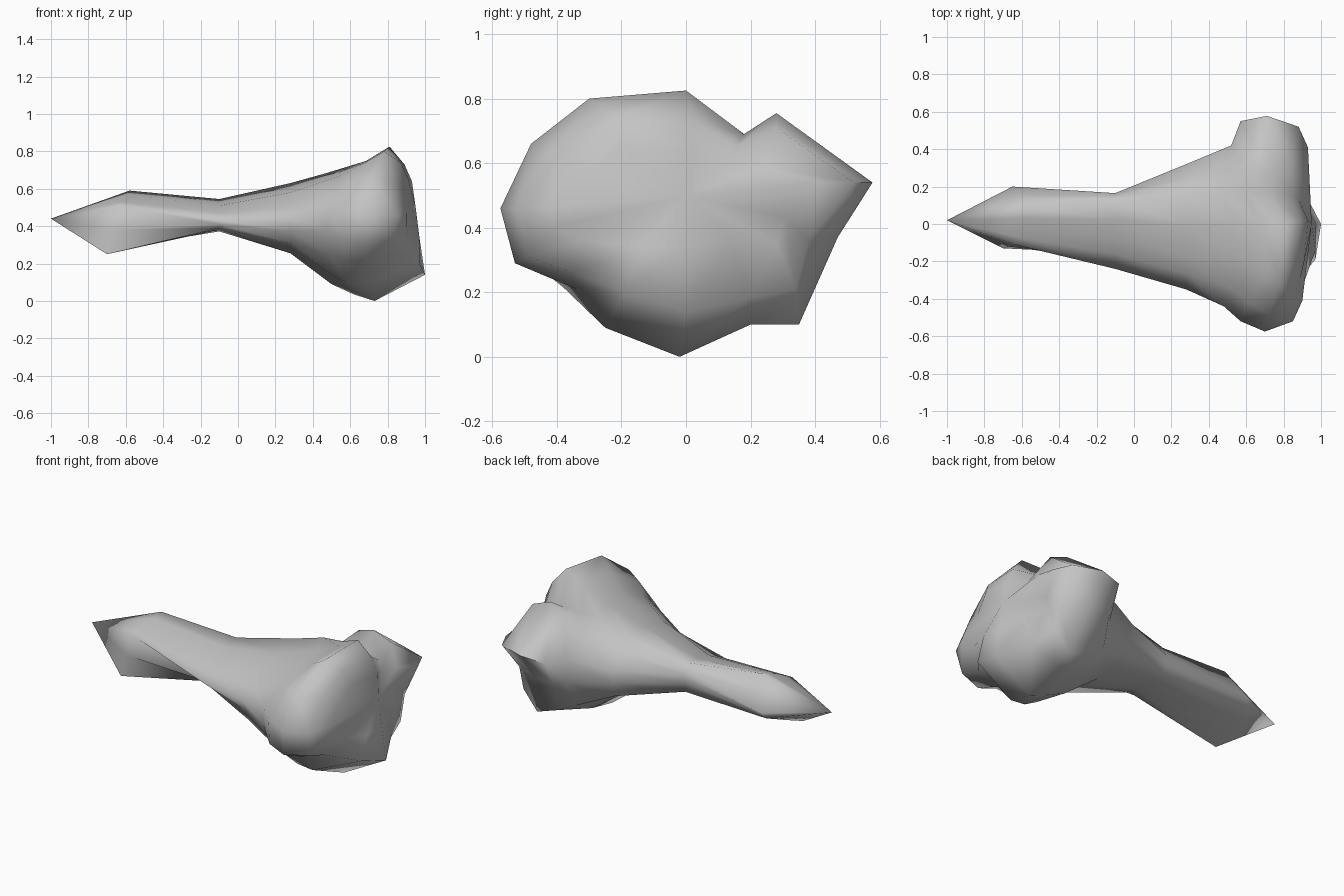
import bpy
import bmesh
from mathutils import Vector

# Remove the default object
default_cube = bpy.data.objects.get("Cube")
if default_cube:
    bpy.data.objects.remove(default_cube, do_unlink=True)


def make_material(name, colour):
    """Plain single-colour material."""
    material = bpy.data.materials.new(name)
    material.use_nodes = True
    material.diffuse_color = colour
    shader = material.node_tree.nodes["Principled BSDF"]
    shader.inputs["Base Color"].default_value = colour
    shader.inputs["Roughness"].default_value = 0.8
    return material


def fill_between(corners):
    """Insert a midpoint after every corner of a closed section."""
    points = [Vector(corner) for corner in corners]
    section = []
    for index, point in enumerate(points):
        following = points[(index + 1) % len(points)]
        section.append(point)
        section.append(point.lerp(following, 0.5))
    return section


def at_station(x, corners):
    """Turn flat (y, z) corners into a full section at one x position."""
    return fill_between([(x, y, z) for y, z in corners])


def loft(bm, sections, start_tip, end_tip):
    """Skin the sections in order and close each end on a point."""
    loops = [[bm.verts.new(point) for point in section] for section in sections]
    count = len(loops[0])
    for near, far in zip(loops, loops[1:]):
        for i in range(count):
            j = (i + 1) % count
            bm.faces.new((near[i], near[j], far[j], far[i]))
    for loop, tip in ((loops[0], start_tip), (loops[-1], end_tip)):
        apex = bm.verts.new(tip)
        for i in range(count):
            bm.faces.new((loop[i], loop[(i + 1) % count], apex))


# Every section starts on the top ridge and runs over the front, the
# underside and the back.

# Flared tail end of the shaft
tail_section = fill_between([
    (-.58, .09, .59), (-.6, -.03, .55), (-.64, -.11, .51), (-.7, -.13, .25),
    (-.68, 0, .3), (-.66, .17, .37), (-.65, .2, .41)])

# Narrow waist
waist_section = at_station(-.1, [
    (.13, .545), (-.08, .51), (-.24, .43), (-.16, .39),
    (-.02, .372), (.15, .375), (.165, .48)])

# Shaft swelling towards the head
swell_section = at_station(.28, [
    (.16, .63), (-.18, .58), (-.35, .44), (-.3, .31),
    (.02, .255), (.29, .3), (.32, .47)])

# Neck just behind the lobes
neck_section = [
    (.46, .17, .68), (.53, 0, .685), (.55, -.18, .67), (.53, -.35, .6),
    (.48, -.44, .49), (.48, -.44, .38), (.49, -.37, .25), (.5, -.24, .14),
    (.5, 0, .09), (.5, .19, .13), (.51, .34, .2), (.52, .41, .36),
    (.52, .42, .51), (.52, .3, .62)]

# Back shoulder of the lobes
shoulder_section = [
    (.58, .18, .685), (.69, 0, .75), (.68, -.25, .74), (.61, -.42, .64),
    (.57, -.52, .48), (.57, -.51, .32), (.57, -.38, .215), (.58, -.25, .1),
    (.62, 0, .035), (.62, .2, .1), (.63, .34, .14), (.57, .47, .37),
    (.57, .55, .52), (.6, .31, .71)]

# Widest outline of the knobbly head
lobe_section = [
    (.7, .18, .69), (.81, 0, .825), (.78, -.3, .8), (.72, -.48, .66),
    (.7, -.575, .46), (.68, -.53, .29), (.7, -.34, .21), (.68, -.25, .09),
    (.73, -.02, 0), (.74, .2, .1), (.76, .35, .1), (.7, .47, .37),
    (.71, .578, .54), (.72, .28, .755)]

# Rim around the end face
rim_section = [
    (.84, .16, .65), (.89, .02, .73), (.87, -.22, .74), (.84, -.4, .63),
    (.85, -.52, .46), (.83, -.49, .31), (.83, -.35, .26), (.97, -.19, .2),
    (1, 0, .14), (.9, .19, .18), (.86, .34, .21), (.86, .38, .36),
    (.88, .52, .54), (.84, .28, .71)]

# Hollows and bumps on the end face
face_section = [
    (.88, .13, .6), (.93, .02, .64), (.91, -.2, .65), (.89, -.29, .57),
    (.9, -.41, .47), (.9, -.41, .4), (.91, -.31, .36), (.97, -.14, .34),
    (.97, 0, .34), (.9, .14, .36), (.88, .28, .35), (.89, .31, .43),
    (.93, .41, .54), (.9, .24, .59)]

# Build the single continuous bone
bm = bmesh.new()
loft(bm,
     [tail_section, waist_section, swell_section, neck_section,
      shoulder_section, lobe_section, rim_section, face_section],
     start_tip=(-1, .02, .44),
     end_tip=(.95, 0, .5))
bmesh.ops.recalc_face_normals(bm, faces=bm.faces)

mesh = bpy.data.meshes.new("bone")
bm.to_mesh(mesh)
bm.free()
mesh.materials.append(make_material("plain_grey", (.55, .55, .55, 1)))

bone = bpy.data.objects.new("bone", mesh)
bpy.context.collection.objects.link(bone)

# Soft shading that keeps only the hardest ridges
bpy.ops.object.select_all(action='DESELECT')
bone.select_set(True)
bpy.context.view_layer.objects.active = bone
bpy.ops.object.shade_smooth_by_angle(angle=1.3)
